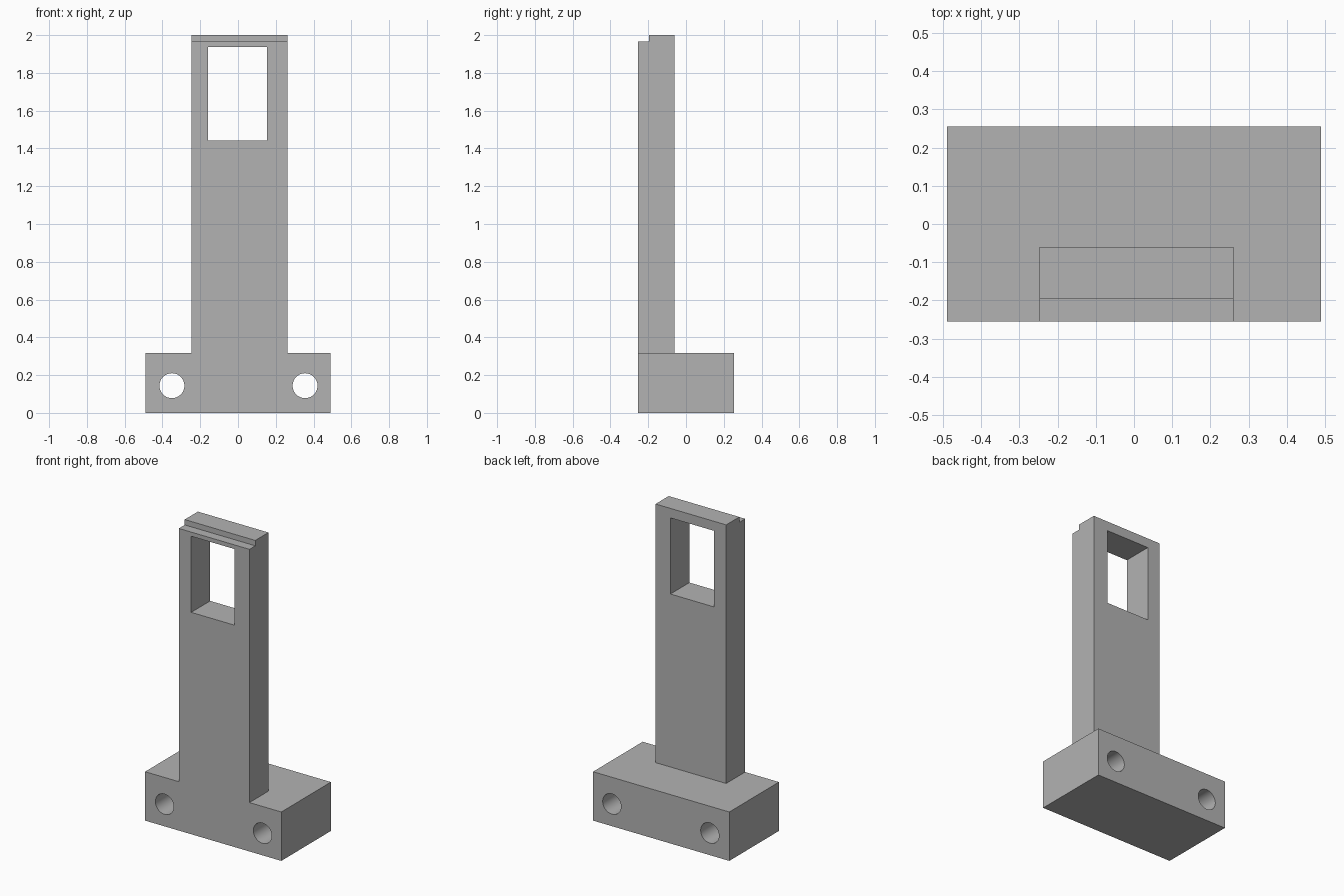
import bpy
import bmesh
from math import pi

cube = bpy.data.objects.get("Cube")
if cube:
    bpy.data.objects.remove(cube, do_unlink=True)

grey = bpy.data.materials.new("plain grey")
grey.use_nodes = True
grey.diffuse_color = (0.45, 0.45, 0.45, 1)
grey.node_tree.nodes["Principled BSDF"].inputs["Base Color"].default_value = grey.diffuse_color


def prism(name, profile, x0, x1):
    """Extrude a closed (y, z) profile from x0 to x1."""
    bm = bmesh.new()
    face = bm.faces.new([bm.verts.new((x0, y, z)) for y, z in profile])
    grown = bmesh.ops.extrude_face_region(bm, geom=[face])["geom"]
    verts = [v for v in grown if isinstance(v, bmesh.types.BMVert)]
    bmesh.ops.translate(bm, verts=verts, vec=(x1 - x0, 0, 0))
    bmesh.ops.recalc_face_normals(bm, faces=bm.faces)
    mesh = bpy.data.meshes.new(name)
    bm.to_mesh(mesh)
    bm.free()
    mesh.materials.append(grey)
    obj = bpy.data.objects.new(name, mesh)
    bpy.context.collection.objects.link(obj)
    return obj


def rect(y0, y1, z0, z1):
    return [(y0, z0), (y1, z0), (y1, z1), (y0, z1)]


def combine(target, tool, operation):
    """Apply a boolean to the target and remove the tool."""
    mod = target.modifiers.new(operation.lower(), "BOOLEAN")
    mod.operation = operation
    mod.solver = "EXACT"
    mod.object = tool
    bpy.context.view_layer.objects.active = target
    bpy.ops.object.modifier_apply(modifier=mod.name)
    bpy.data.objects.remove(tool, do_unlink=True)


FRONT, BACK = -0.255, 0.255
POST_BACK, STEP_Y, STEP_Z = -0.06, -0.195, 1.965

# Base block
bracket = prism("upright_bracket", rect(FRONT, BACK, 0, 0.318), -0.49, 0.49)

# Upright post with a stepped top, flush with the front of the base
post_profile = [(FRONT, 0.2), (POST_BACK, 0.2), (POST_BACK, 2),
                (STEP_Y, 2), (STEP_Y, STEP_Z), (FRONT, STEP_Z)]
combine(bracket, prism("post", post_profile, -0.247, 0.261), "UNION")

# Rectangular window through the post
combine(bracket, prism("window_cutter", rect(-0.5, 0.1, 1.443, 1.938), -0.158, 0.154), "DIFFERENCE")

# Round mounting holes through the base
for x in (-0.35, 0.355):
    bpy.ops.mesh.primitive_cylinder_add(vertices=48, radius=0.066, depth=1,
                                        location=(x, 0, 0.144), rotation=(pi / 2, 0, 0))
    drill = bpy.context.object
    drill.data.materials.append(grey)
    combine(bracket, drill, "DIFFERENCE")

# Smooth hole walls, crisp edges elsewhere
bpy.ops.object.select_all(action="DESELECT")
bracket.select_set(True)
bpy.context.view_layer.objects.active = bracket
bpy.ops.object.shade_smooth_by_angle(angle=pi / 6)
